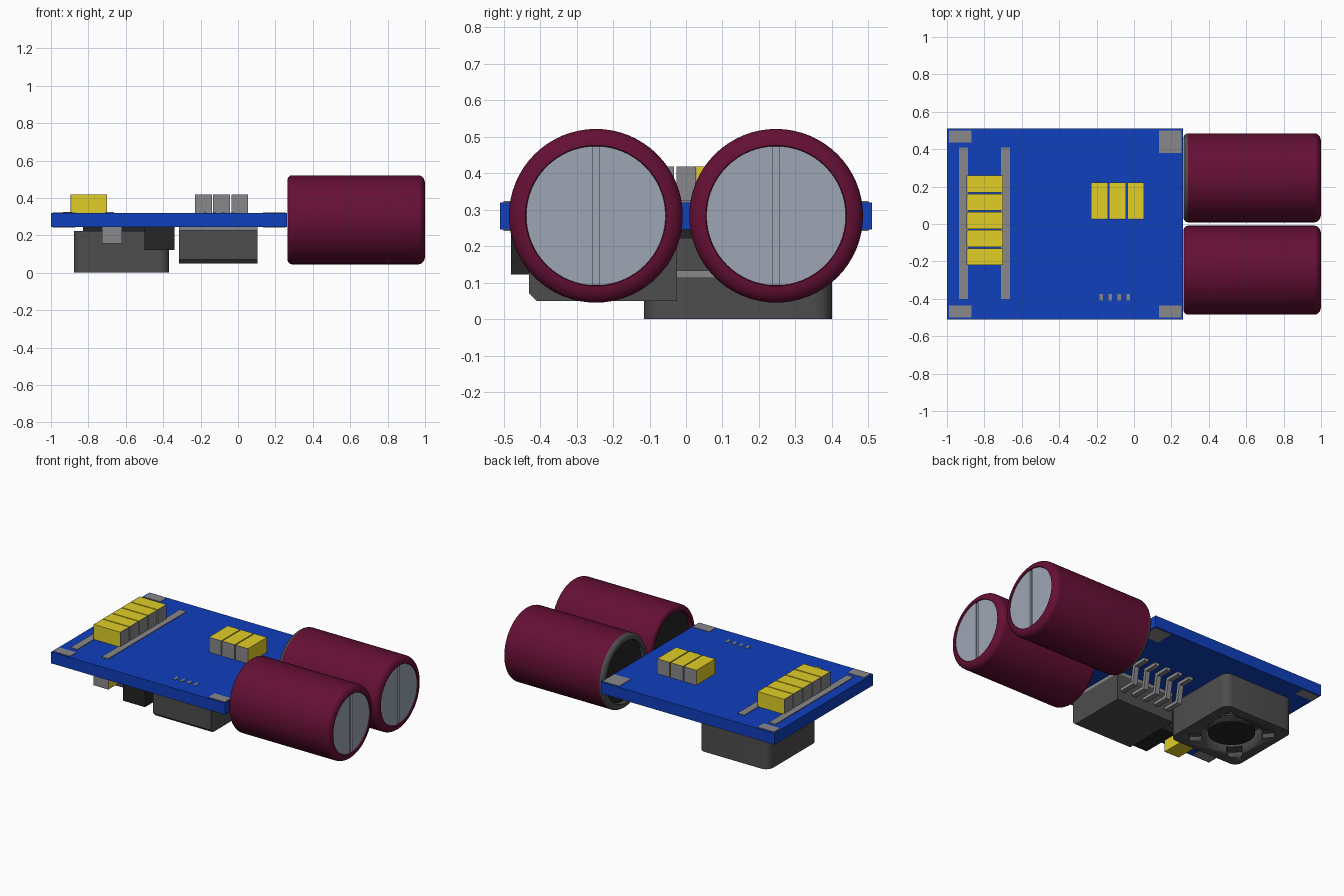
import bpy, bmesh, math
from mathutils import Matrix

if "Cube" in bpy.data.objects:
    bpy.data.objects.remove(bpy.data.objects["Cube"])


def mat(name, r, g, b):
    m = bpy.data.materials.new(name)
    m.diffuse_color = (r, g, b, 1)
    m.use_nodes = True
    m.node_tree.nodes["Principled BSDF"].inputs["Base Color"].default_value = m.diffuse_color
    return m


BLUE = mat("board_blue", 0.005, 0.05, 0.5)
MAROON = mat("sleeve_maroon", 0.13, 0.005, 0.035)
YELLOW = mat("chip_yellow", 0.75, 0.62, 0.02)
METAL = mat("metal", 0.25, 0.25, 0.26)
CAN = mat("can_metal", 0.34, 0.38, 0.46)
DARK = mat("dark_plastic", 0.075, 0.075, 0.075)
BLACK = mat("black", 0.018, 0.018, 0.018)


def finish(name, bm, m, smooth=None):
    bmesh.ops.recalc_face_normals(bm, faces=bm.faces)
    me = bpy.data.meshes.new(name)
    bm.to_mesh(me)
    bm.free()
    ob = bpy.data.objects.new(name, me)
    bpy.context.collection.objects.link(ob)
    me.materials.append(m)
    if smooth:
        bpy.context.view_layer.objects.active = ob
        bpy.ops.object.select_all(action='DESELECT')
        ob.select_set(True)
        bpy.ops.object.shade_smooth_by_angle(angle=math.radians(smooth))
    return ob


def box(name, x0, x1, y0, y1, z0, z1, m, round_corners=0, rot=0):
    bm = bmesh.new()
    bmesh.ops.create_cube(bm, size=1)
    bm.transform(Matrix.Translation(((x0 + x1) / 2, (y0 + y1) / 2, (z0 + z1) / 2))
                 @ Matrix.Rotation(rot, 4, 'Z')
                 @ Matrix.Diagonal((x1 - x0, y1 - y0, z1 - z0, 1)))
    if round_corners:
        up = [e for e in bm.edges if abs(e.verts[0].co.z - e.verts[1].co.z) > 1e-4]
        bmesh.ops.bevel(bm, geom=up, offset=round_corners, segments=5,
                        profile=0.5, affect='EDGES')
    return finish(name, bm, m, 35 if round_corners else None)


def lathe(name, profile, m, cy=0, cz=0, n=64):
    """Spin (x, radius) points about the x axis."""
    bm = bmesh.new()
    vs = [bm.verts.new((x, 0, r)) for x, r in profile]
    es = [bm.edges.new(p) for p in zip(vs, vs[1:])]
    bmesh.ops.spin(bm, geom=vs + es, cent=(0, 0, 0), axis=(1, 0, 0),
                   angle=2 * math.pi, steps=n)
    bmesh.ops.remove_doubles(bm, verts=bm.verts, dist=1e-5)
    bm.transform(Matrix.Translation((0, cy, cz)))
    return finish(name, bm, m, 40)


def disc(name, cx, cy, r, z0, z1, m):
    bm = bmesh.new()
    bmesh.ops.create_cone(bm, cap_ends=True, segments=48, radius1=r, radius2=r,
                          depth=z1 - z0,
                          matrix=Matrix.Translation((cx, cy, (z0 + z1) / 2)))
    return finish(name, bm, m, 35)


def extrude_x(name, pts, x0, x1, m):
    """Extrude a (y, z) outline along x."""
    bm = bmesh.new()
    f = bm.faces.new([bm.verts.new((x0, y, z)) for y, z in pts])
    g = bmesh.ops.extrude_face_region(bm, geom=[f])["geom"]
    bmesh.ops.translate(bm, vec=(x1 - x0, 0, 0),
                        verts=[v for v in g if isinstance(v, bmesh.types.BMVert)])
    return finish(name, bm, m)


def cut(ob, cutter):
    mod = ob.modifiers.new("cut", 'BOOLEAN')
    mod.operation, mod.object, mod.solver = 'DIFFERENCE', cutter, 'EXACT'
    bpy.context.view_layer.objects.active = ob
    bpy.ops.object.modifier_apply(modifier=mod.name)
    bpy.data.objects.remove(cutter)


# circuit board
box("circuit_board", -1, 0.262, -0.51, 0.51, 0.245, 0.32, BLUE)

# through-board corner pads and pins
for i, (x0, x1, y0, y1) in enumerate([(-0.99, -0.87, 0.435, 0.5), (-0.99, -0.87, -0.5, -0.435),
                                      (0.135, 0.255, 0.38, 0.5), (0.135, 0.255, -0.5, -0.435)]):
    box(f"corner_pad_{i}", x0, x1, y0, y1, 0.242, 0.323, METAL)
for i in range(4):
    x = -0.175 + i * 0.048
    box(f"signal_pad_{i}", x - 0.009, x + 0.009, -0.41, -0.373, 0.242, 0.323, METAL)

# long solder strips beside the chip row
for x in (-0.912, -0.686):
    box("solder_strip", x - 0.024, x + 0.024, -0.4, 0.41, 0.315, 0.325, METAL)


# ceramic chips: yellow block with a thin metal face on both ends
def chip(name, x0, x1, y0, y1, z0, z1, ends):
    t = 0.004
    if ends == 'x':
        box(name, x0 + t, x1 - t, y0, y1, z0, z1, YELLOW)
        for a in (x0, x1 - t):
            box(name + "_terminal", a, a + t, y0, y1, z0, z1, METAL)
    else:
        box(name, x0, x1, y0 + t, y1 - t, z0, z1, YELLOW)
        for a in (y0, y1 - t):
            box(name + "_terminal", x0, x1, a, a + t, z0, z1, METAL)


for i in range(5):
    y = -0.22 + i * 0.097
    chip(f"input_chip_{i}", -0.895, -0.7, y, y + 0.09, 0.32, 0.418, 'x')
for i in range(3):
    x = -0.23 + i * 0.097
    chip(f"output_chip_{i}", x, x + 0.09, 0.025, 0.222, 0.32, 0.418, 'y')
chip("lower_chip", -0.727, -0.62, -0.46, -0.26, 0.155, 0.246, 'y')

# two lying can capacitors
CZ, R = 0.283, 0.238
arc = [i * math.pi / 16 for i in range(9)]
for side in (-1, 1):
    cy = side * 0.247
    front = [(0.965 + 0.035 * math.sin(a), R - 0.045 + 0.045 * math.cos(a)) for a in arc]
    back = [(0.29 - 0.025 * math.cos(a), R - 0.025 + 0.025 * math.sin(a)) for a in arc]
    inner_back = [(0.3, 0), (0.3, 0.195), (0.265, 0.2)]
    if side > 0:   # this sleeve stops short and shows the can's rim
        lathe("capacitor_rim", inner_back[1:] + back, DARK, cy, CZ)
        sleeve = [back[-1]]
    else:
        sleeve = inner_back[1:] + back
    lathe("capacitor_sleeve", sleeve + front + [(0.992, 0.19)], MAROON, cy, CZ)
    lathe("capacitor_seal", [(0.29, 0), (0.29, 0.2)], BLACK, cy, CZ)
    top = lathe("capacitor_top", [(0.93, 0), (0.93, 0.192), (0.994, 0.192), (0.994, 0)],
                CAN, cy, CZ)
    cut(top, box("groove_cutter", 0.984, 1.1, cy - 0.009, cy + 0.009, 0, 0.6, CAN))

# inductor with round well, diagonal notches and inner drum
IX, IY = -0.625, 0.143
body = box("inductor_body", -0.878, -0.368, -0.115, 0.4, 0, 0.222, DARK, 0.05)
cut(body, disc("well_cutter", IX, IY, 0.185, -0.1, 0.1, DARK))
for a in (1, 3):
    cut(body, box("notch_cutter", IX - 0.25, IX + 0.25, IY - 0.045, IY + 0.045,
                  -0.1, 0.03, DARK, 0.02, a * math.pi / 4))
disc("inductor_drum", IX, IY, 0.138, 0.015, 0.12, BLACK)
box("inductor_base", -0.83, -0.42, -0.07, 0.35, 0.22, 0.246, BLACK)

# regulator package, mounting tab and five gull-wing leads
extrude_x("regulator_body", [(-0.43, 0.07), (-0.41, 0.05), (-0.025, 0.05),
                             (-0.025, 0.225), (-0.43, 0.225)], -0.315, 0.105, DARK)
box("regulator_tab", -0.315, 0.105, -0.47, -0.025, 0.225, 0.246, METAL)
for i in range(5):
    x = -0.105 + (i - 2) * 0.085
    extrude_x(f"regulator_lead_{i}",
              [(-0.03, 0.112), (0.085, 0.112), (0.105, 0.225), (0.19, 0.225), (0.19, 0.246),
               (0.088, 0.246), (0.068, 0.133), (-0.03, 0.133)], x - 0.016, x + 0.016, METAL)

# black diode
box("diode", -0.5, -0.34, -0.48, -0.22, 0.122, 0.246, BLACK)
